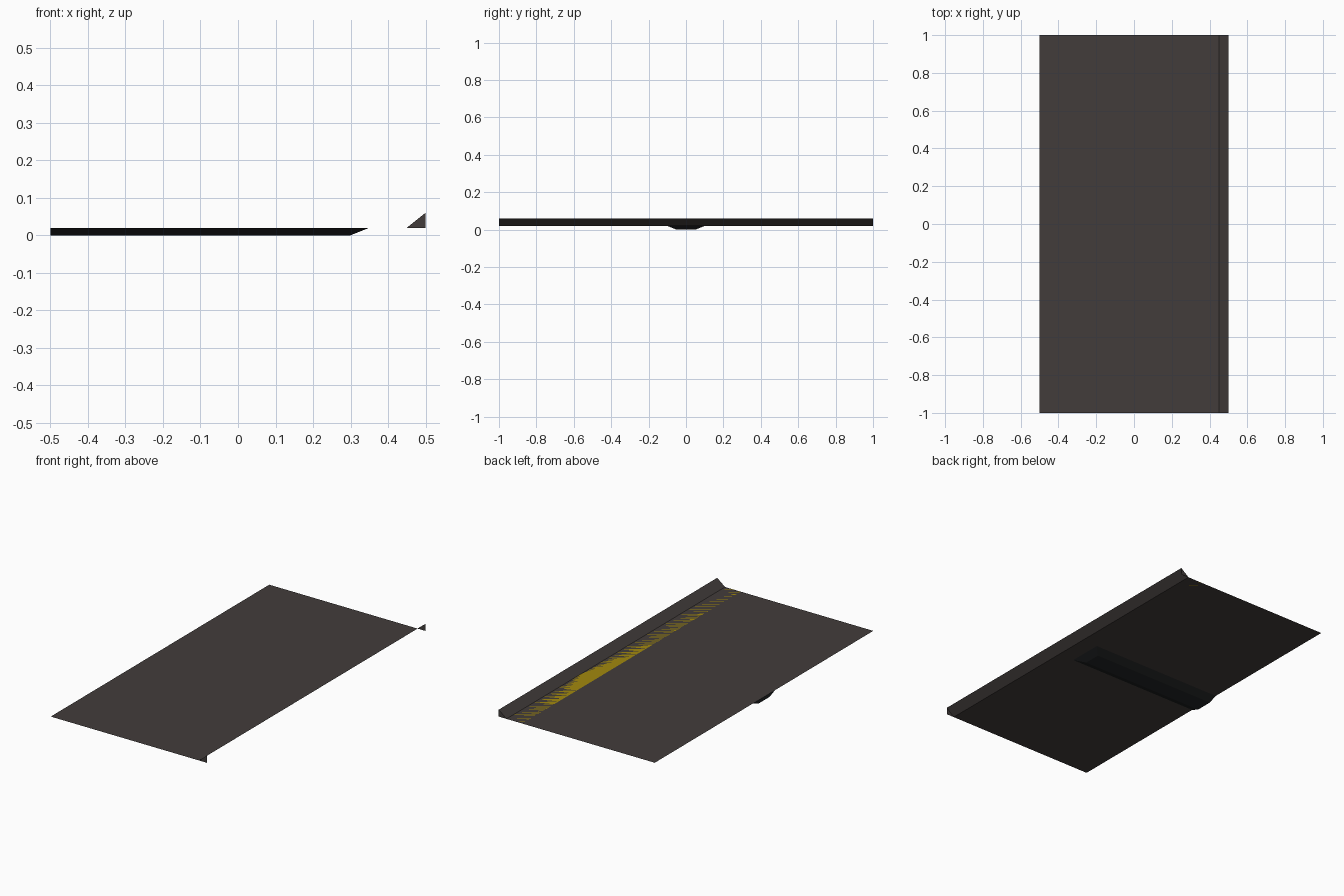
import bpy

if "Cube" in bpy.data.objects:
    bpy.data.objects.remove(bpy.data.objects["Cube"])


def material(name, rgb):
    m = bpy.data.materials.new(name)
    m.diffuse_color = (*rgb, 1.0)
    m.use_nodes = True
    m.node_tree.nodes["Principled BSDF"].inputs["Base Color"].default_value = m.diffuse_color
    return m


def add_part(name, verts, faces, mat):
    mesh = bpy.data.meshes.new(name)
    mesh.from_pydata(verts, [], faces)
    mesh.materials.append(mat)
    mesh.update()
    obj = bpy.data.objects.new(name, mesh)
    bpy.context.collection.objects.link(obj)
    return obj


def sheet(name, x0, x1, y0, y1, z, mat):
    return add_part(name, [(x0, y0, z), (x1, y0, z), (x1, y1, z), (x0, y1, z)],
                    [(0, 1, 2, 3)], mat)


concrete = material("warm dark grey", (0.055, 0.046, 0.044))
support = material("near black", (0.017, 0.019, 0.020))
yellow = material("warning yellow", (0.36, 0.25, 0.004))

DECK_Z = 0.02

# Thin deck sheet, ending where the kerb starts
sheet("deck", -0.5, 0.45, -1, 1, DECK_Z, concrete)

# Warning strip lying flush in the deck
sheet("warning_strip", 0.35, 0.45, -1, 1, DECK_Z, yellow)

# Sloped kerb with triangular ends, open at the back and bottom
kerb = []
for y in (-1, 1):
    kerb += [(0.45, y, DECK_Z), (0.5, y, DECK_Z), (0.5, y, 0.06)]
add_part("kerb", kerb, [(0, 1, 2), (3, 5, 4), (0, 2, 5, 3)], concrete)

# Tapered support beam under the deck, open towards the deck
beam = []
for x_end, half, z in ((0.3, 0.05, 0.0), (0.35, 0.1, DECK_Z)):
    beam += [(-0.5, -half, z), (x_end, -half, z), (x_end, half, z), (-0.5, half, z)]
sides = [(i, (i + 1) % 4, (i + 1) % 4 + 4, i + 4) for i in range(4)]
add_part("support_beam", beam, [(3, 2, 1, 0)] + sides, support)
